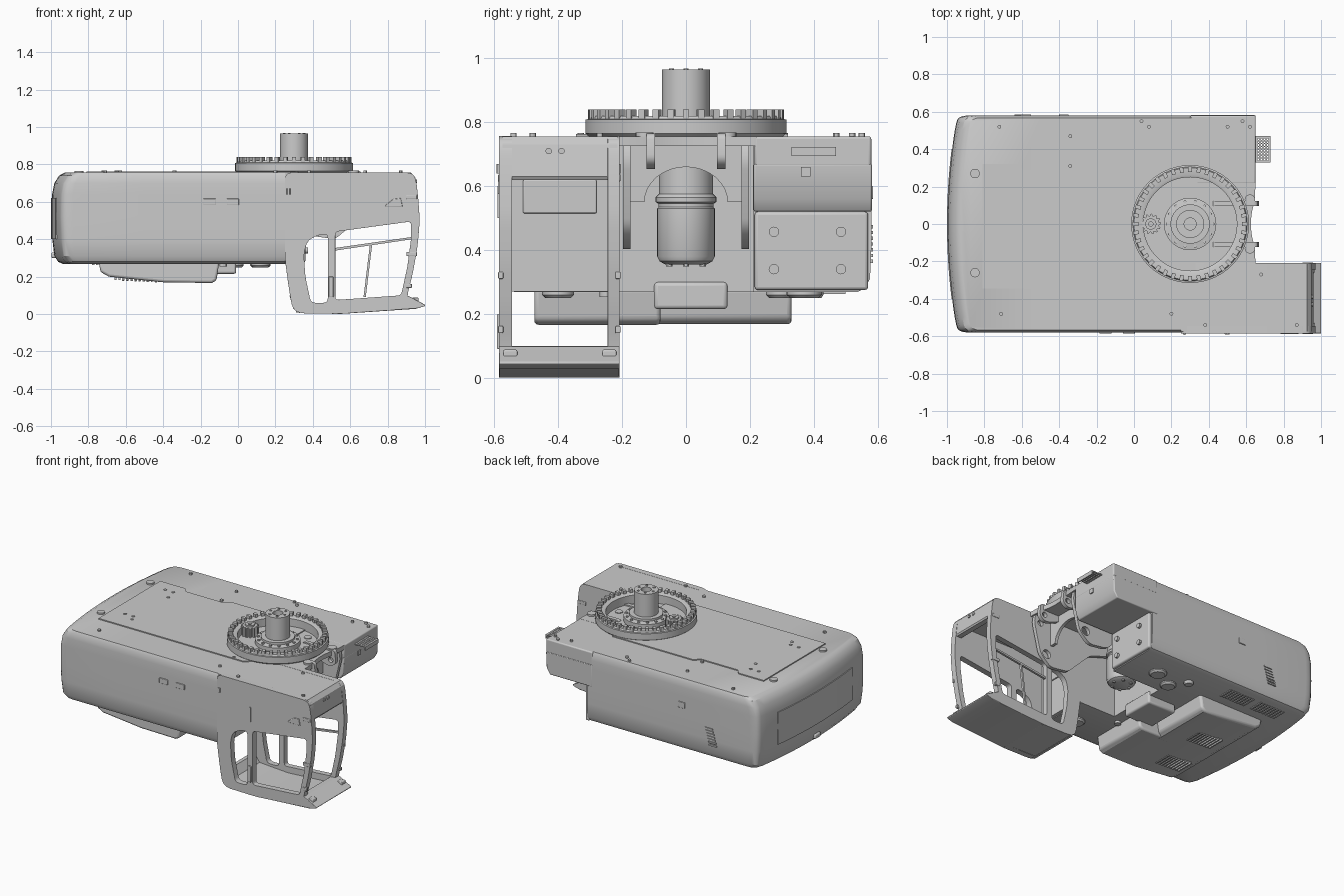
import bpy, bmesh, math
from mathutils import Vector, Matrix

if "Cube" in bpy.data.objects:
    bpy.data.objects.remove(bpy.data.objects["Cube"])

AXES = {'xy': Matrix.Identity(4),
        'xz': Matrix.Rotation(math.pi / 2, 4, 'X'),
        'yz': Matrix(((0, 0, 1, 0), (1, 0, 0, 0), (0, 1, 0, 0), (0, 0, 0, 1)))}


def finish(name, bm, bevel=0):
    bmesh.ops.remove_doubles(bm, verts=bm.verts, dist=1e-5)
    bmesh.ops.recalc_face_normals(bm, faces=bm.faces)
    me = bpy.data.meshes.new(name)
    bm.to_mesh(me)
    bm.free()
    ob = bpy.data.objects.new(name, me)
    bpy.context.collection.objects.link(ob)
    if bevel:
        m = ob.modifiers.new('bevel', 'BEVEL')
        m.width, m.segments, m.limit_method, m.angle_limit = bevel, 3, 'ANGLE', math.radians(40)
    return ob


def box(name, x, y, z, bevel=0):
    bm = bmesh.new()
    c = Vector(((x[0] + x[1]) / 2, (y[0] + y[1]) / 2, (z[0] + z[1]) / 2))
    s = (x[1] - x[0], y[1] - y[0], z[1] - z[0])
    bmesh.ops.create_cube(bm, size=1, matrix=Matrix.Translation(c) @ Matrix.Diagonal((*s, 1)))
    return finish(name, bm, bevel)


def plate(name, plane, loops, lo, hi, bevel=0):
    """Outline (first loop) with holes (other loops), extruded from lo to hi across the plane."""
    cu = bpy.data.curves.new(name, 'CURVE')
    cu.dimensions, cu.fill_mode, cu.extrude = '2D', 'BOTH', (hi - lo) / 2
    for pts in loops:
        sp = cu.splines.new('POLY')
        sp.points.add(len(pts) - 1)
        for p, q in zip(sp.points, pts):
            p.co = (*q, 0, 1)
        sp.use_cyclic_u = True
    tmp = bpy.data.objects.new(name, cu)
    bpy.context.collection.objects.link(tmp)
    bpy.context.view_layer.update()
    bm = bmesh.new()
    bm.from_mesh(tmp.evaluated_get(bpy.context.evaluated_depsgraph_get()).to_mesh())
    bpy.data.objects.remove(tmp)
    axis = {'xy': 2, 'xz': 1, 'yz': 0}[plane]
    off = Vector((0, 0, 0))
    off[axis] = (lo + hi) / 2
    bmesh.ops.transform(bm, matrix=Matrix.Translation(off) @ AXES[plane], verts=bm.verts)
    return finish(name, bm, bevel)


def lathe(name, prof, x=0, y=0, n=48):
    bm = bmesh.new()
    vs = [bm.verts.new((x + r, y, z)) for r, z in prof]
    es = [bm.edges.new(p) for p in zip(vs, vs[1:])]
    bmesh.ops.spin(bm, geom=vs + es, cent=(x, y, 0), axis=(0, 0, 1), angle=2 * math.pi, steps=n)
    return finish(name, bm)


def studs(name, plane, pts, lo, hi, r, n=12):
    """Many short cylinders standing across a plane, as one object."""
    bm = bmesh.new()
    for u, v in pts:
        m = Matrix.Translation((u, v, (lo + hi) / 2)) if plane == 'xy' else \
            Matrix.Translation(((lo + hi) / 2, u, v)) @ Matrix.Rotation(math.pi / 2, 4, 'Y')
        bmesh.ops.create_cone(bm, cap_ends=True, segments=n, radius1=r, radius2=r, depth=hi - lo, matrix=m)
    return finish(name, bm)


def fillet(pts, r, n=4):
    out = []
    for i, p in enumerate(pts):
        p, a, b = Vector(p), Vector(pts[i - 1]), Vector(pts[(i + 1) % len(pts)])
        s = p + (a - p).normalized() * min(r, (a - p).length * .45)
        e = p + (b - p).normalized() * min(r, (b - p).length * .45)
        out += [tuple(s * (1 - t) ** 2 + p * 2 * t * (1 - t) + e * t * t) for t in [k / n for k in range(n + 1)]]
    return out


def circle(cx, cy, r, n=20):
    return [(cx + r * math.cos(2 * math.pi * k / n), cy + r * math.sin(2 * math.pi * k / n)) for k in range(n)]


def rear_x(y):
    return -.997 + .045 * (y / .54) ** 2


# main body: plan outline lofted with rounded rear, top and bottom edges
outline = [(.25, -.21), (.25, -.58), (-.5, -.58)]
outline += fillet([(-.5, -.58), (-.945, -.58), (-.955, -.5)], .06)[5:10]
outline += [(rear_x(y), y) for y in [k * .05 for k in range(-10, 11)]]
outline += fillet([(-.955, .5), (-.945, .58), (-.5, .58)], .06)[5:10]
outline += [(-.5, .58), (.34, .58), (.34, .21), (-.02, .21), (-.02, -.21)]
bm = bmesh.new()
rings = []
for z, dx, dy in [(.268, .06, .045), (.28, .035, .02), (.31, .015, .004), (.4, .004, 0), (.52, 0, 0),
                  (.64, .003, 0), (.7, .015, 0), (.74, .04, .004), (.756, .07, .012)]:
    rings.append([bm.verts.new((x + dx * (x < -.88), y - math.copysign(dy, y) * (abs(y) > .52), z))
                  for x, y in outline])
for a, b in zip(rings, rings[1:]):
    for i in range(len(a)):
        j = (i + 1) % len(a)
        bm.faces.new((a[i], a[j], b[j], b[i]))
bm.faces.new(rings[0])
bm.faces.new(rings[-1])
finish('body_shell', bm)

# rear access panel and tow foot
ys = [k * .05 for k in range(-8, 9)]
plate('rear_panel', 'xy', [[(rear_x(y) - .003, y) for y in ys] + [(rear_x(y) + .03, y) for y in ys[::-1]]], .4, .62)
box('rear_foot', (-.998, -.93), (-.03, .03), (.3, .33), .008)

# deck plate with arc notch, and raised cover on it
arc = [(.625 + 1.4 * y * y, y) for y in [k * .02 for k in range(-6, 7)]]
plate('deck_plate', 'xy', [[(-.05, -.22), (.65, -.22)] + arc + [(.65, .22), (-.05, .22)]], .725, .756)
plate('deck_cover', 'xy', [[(-.81, .32), (-.62, .32), (-.59, .285), (-.31, .285), (-.28, .32), (.33, .32),
                           (.33, -.3), (.28, -.345), (-.81, -.345)]], .75, .763)
studs('deck_bolts', 'xy', [(-.71, .23), (-.65, .23), (-.63, .15), (-.71, -.2), (-.65, -.2), (-.63, -.24), (-.34, .31),
                           (-.34, .47), (.04, .55), (.08, .52), (.5, .52), (.58, .55), (.62, .52), (-.72, .52),
                           (-.71, -.48), (.2, -.48), (.38, -.54), (.87, -.54), (.68, -.27), (.2, -.33)], .75, .767, .01)
studs('lifting_plugs', 'xy', [(-.85, .27), (-.85, -.26)], .75, .766, .025, 20)

# front right tank box with lower recessed panel
box('tank_box', (.3, .65), (.215, .58), (.66, .756), .008)
plate('tank_step', 'xz', [[(.3, .67), (.65, .67), (.645, .56), (.62, .52), (.3, .52)]], .212, .582, .006)
box('tank_panel', (.33, .36), (.215, .57), (.275, .52), .01)
studs('panel_bolts', 'yz', [(y, z) for y in (.275, .485) for z in (.34, .457)], .35, .375, .016)
box('tank_latch', (.645, .655), (.36, .39), (.63, .66))
holes = [circle(.665 + .0165 * i, .345 + .0155 * j, .005, 6) for i in range(4) for j in range(8)]
plate('step_grate', 'xy', [[(.64, .33), (.73, .33), (.73, .47), (.64, .47)]] + holes, .715, .722)
box('grate_lip', (.722, .73), (.33, .47), (.695, .722))

# engine hood below the body
hood = [(-.1, .28), (-.115, .18), (-.14, .166), (-.4, .17), (-.69, .2), (-.735, .225), (-.745, .28)]
plate('engine_hood', 'xz', [hood], -.475, -.08, .018)
hood_short = [(-.25, .28), (-.265, .185), (-.29, .168), (-.4, .17), (-.69, .2), (-.735, .225), (-.745, .28)]
plate('engine_hood_side', 'xz', [hood_short], -.12, .33, .03)
box('filter_cover', (-.22, -.01), (-.1, .13), (.215, .3), .012)
for k in range(9):
    x = -.66 + k * .022
    box('hood_vent', (x, x + .01), (-.36, -.24), (.182 - k * .001, .21))
    box('hood_vent', (x + .04, x + .05), (-.02, .1), (.178 - k * .001, .21))
    box('belly_vent', (x - .12, x - .107), (.4, .5), (.263, .28))
    box('belly_vent', (x + .12, x + .133), (.4, .5), (.263, .28))
for x, y, r in [(.12, .37, .055), (-.02, .3, .05), (-.1, .4, .03), (.12, -.4, .05)]:
    lathe('belly_cap', [(0, .25), (r * .8, .25), (r, .26), (r, .28)], x, y, 24)

# side details: left hatches, right fuel door and louvres
for x, w in ((-.185, .065), (-.06, .065)):
    box('left_hatch', (x, x + w), (-.586, -.57), (.582, .617), .003)
studs('hood_hinge', 'xy', [(-.08, -.25), (-.06, .1)], .253, .28, .02)
box('right_hatch', (-.4, -.35), (.57, .586), (.56, .6), .003)
for k in range(7):
    box('right_louvre', (-.64 + k * .005, -.58 + k * .005), (.57, .586), (.36 + k * .018, .37 + k * .018))

# slewing ring with bolts, pinion, centre swivel
lathe('slew_ring', [(.25, .75), (.25, .815), (.262, .82), (.3, .82), (.305, .81), (.315, .808), (.315, .765),
                    (.305, .756), (.25, .75)], .3, 0, 72)
bm = bmesh.new()
for k in range(40):
    bmesh.ops.create_cube(bm, size=1, matrix=Matrix.Translation((.3, 0, 0)) @ Matrix.Rotation(k * math.pi / 20, 4, 'Z')
                          @ Matrix.Translation((.292, 0, .825)) @ Matrix.Diagonal((.03, .02, .03, 1)))
finish('ring_teeth', bm)
lathe('centre_swivel', [(0, .757), (.14, .757), (.14, .79), (.105, .795), (.105, .81), (.075, .81), (.075, .965),
                        (.032, .965), (.032, .9), (0, .9)], .3, 0)
studs('swivel_bolts', 'xy', [p for p in circle(.3, 0, .122, 14)], .78, .8, .009, 6)
studs('swivel_top_bolts', 'xy', circle(.3, 0, .053, 6), .955, .969, .008, 6)
studs('ring_ports', 'xy', circle(.3, 0, .205, 6), .75, .761, .024, 16)
plate('pinion', 'xy', [[((.055 if k % 4 < 2 else .044) * math.cos(k * math.pi / 26) + .09,
                         (.055 if k % 4 < 2 else .044) * math.sin(k * math.pi / 26)) for k in range(52)]], .75, .825)
lathe('pinion_cap', [(.03, .82), (.03, .835), (.012, .835), (.012, .825), (0, .825)], .09, 0, 20)

# swing motor in the channel
lathe('swing_motor', [(0, .355), (.065, .355), (.083, .365), (.09, .38), (.09, .53), (.086, .535), (.086, .545),
                      (.095, .55), (.095, .565), (.085, .575), (.085, .74)], .1, 0)
studs('motor_bolts', 'xy', circle(.1, 0, .06, 6), .348, .36, .01, 6)

# boom foot: side plates, lugs and arched web
for s in (-1, 1):
    plate('boom_side_plate', 'xz', [fillet([(.0, .755), (.63, .755), (.65, .68), (.6, .47), (.52, .4), (.38, .42), (.2, .6),
                                    (.0, .66)], .03), circle(.55, .48, .03), circle(.6, .68, .02)],
          s * .185 - .012, s * .185 + .012)
    plate('boom_lug', 'xz', [fillet([(.42, .765), (.66, .765), (.67, .68), (.63, .65), (.58, .66), (.42, .73)], .02),
                             circle(.63, .695, .018)], s * .11 - .013, s * .11 + .013)
    lathe('lug_boss', [(.028, .756), (.028, .768), (0, .768)], .62, s * .13, 16)
web = [(.13 * math.cos(a), .55 + .11 * math.sin(a)) for a in [k * math.pi / 16 for k in range(17)]]
plate('boom_web', 'yz', [[(.185, .75), (.185, .55)] + web + [(-.185, .55), (-.185, .75)]], .5, .52)

# cab: side frames with window openings
side = fillet([(.25, .757), (.25, .3), (.27, .15), (.29, .03), (.33, .004), (.55, .001), (.9, .03), (.905, .1),
               (.935, .22), (.96, .36), (.972, .5), (.963, .63), (.95, .73), (.925, .757)], .04)
win_a = fillet([(.48, .43), (.42, .42), (.37, .39), (.352, .32), (.36, .2), (.39, .06), (.48, .06)], .025)
win_b = fillet([(.52, .44), (.925, .495), (.925, .4), (.905, .25), (.872, .1), (.52, .075)], .02)
for name, lo, hi in (('cab_outer_side', -.585, -.545), ('cab_inner_side', -.245, -.208)):
    plate(name, 'xz', [side, win_a, win_b], lo, hi, .005)
plate('window_rail', 'xz', [[(.51, .338), (.93, .4), (.93, .412), (.51, .352)]], -.235, -.22)
plate('window_bar', 'xz', [[(.705, .37), (.717, .37), (.683, .09), (.671, .09)]], -.235, -.22)
box('door_handle_bar', (.485, .51), (-.592, -.58), (.09, .2), .004)
plate('door_pull', 'xz', [[(.78, .575), (.88, .575), (.87, .62), (.83, .615)]], -.589, -.58, .003)
box('door_stay', (.495, .507), (-.59, -.58), (.5, .6))
studs('door_hinges', 'xy', [(.27, -.583), (.27, -.215)], .64, .67, .01)

# cab: floor, front, rear wall, roof and visor
Y0, Y1 = -.575, -.215
box('cab_floor', (.25, .92), (Y0, Y1), (.7, .756))
plate('cab_front', 'xz', [[(.85, .756), (.925, .756), (.948, .73), (.961, .63), (.955, .62), (.92, .62), (.85, .7)]], Y0, Y1)
box('cab_rear_wall', (.252, .275), (Y0, Y1), (.27, .75))
box('cab_rear_panel', (.27, .283), (-.51, -.28), (.515, .62), .004)
plate('cab_rear_frame', 'xz', [[(.275, .1), (.3, .1), (.34, .04), (.33, .005), (.295, .03)]], Y0, Y1)
plate('cab_roof', 'xz', [[(.31, .008), (.55, .001), (.92, .03), (.9, .095), (.87, .095), (.86, .055), (.55, .035),
                          (.31, .05)]], Y0, Y1)
plate('sun_visor', 'xz', [[(.55, .001), (.95, .028), (1.0, .043), (1.0, .05), (.91, .098), (.88, .095), (.88, .05)]],
      -.585, -.208, .003)
for y in (-.55, -.24):
    box('roof_lamp', (.93, .965), (y - .022, y + .022), (.05, .088), .005)
studs('cab_front_bolts', 'yz', [(-.43, .71), (-.39, .71)], .94, .957, .01)
for y in (-.58, -.213):
    for z in (.14, .31, .615):
        box('pillar_clip', (.9, .93 if z < .2 else .957), (y - .008, y + .008), (z, z + .022), .003)

# smooth shading with sharp edges kept
for ob in bpy.context.collection.objects:
    ob.select_set(True)
    bpy.context.view_layer.objects.active = ob
bpy.ops.object.shade_smooth_by_angle(angle=math.radians(30))
